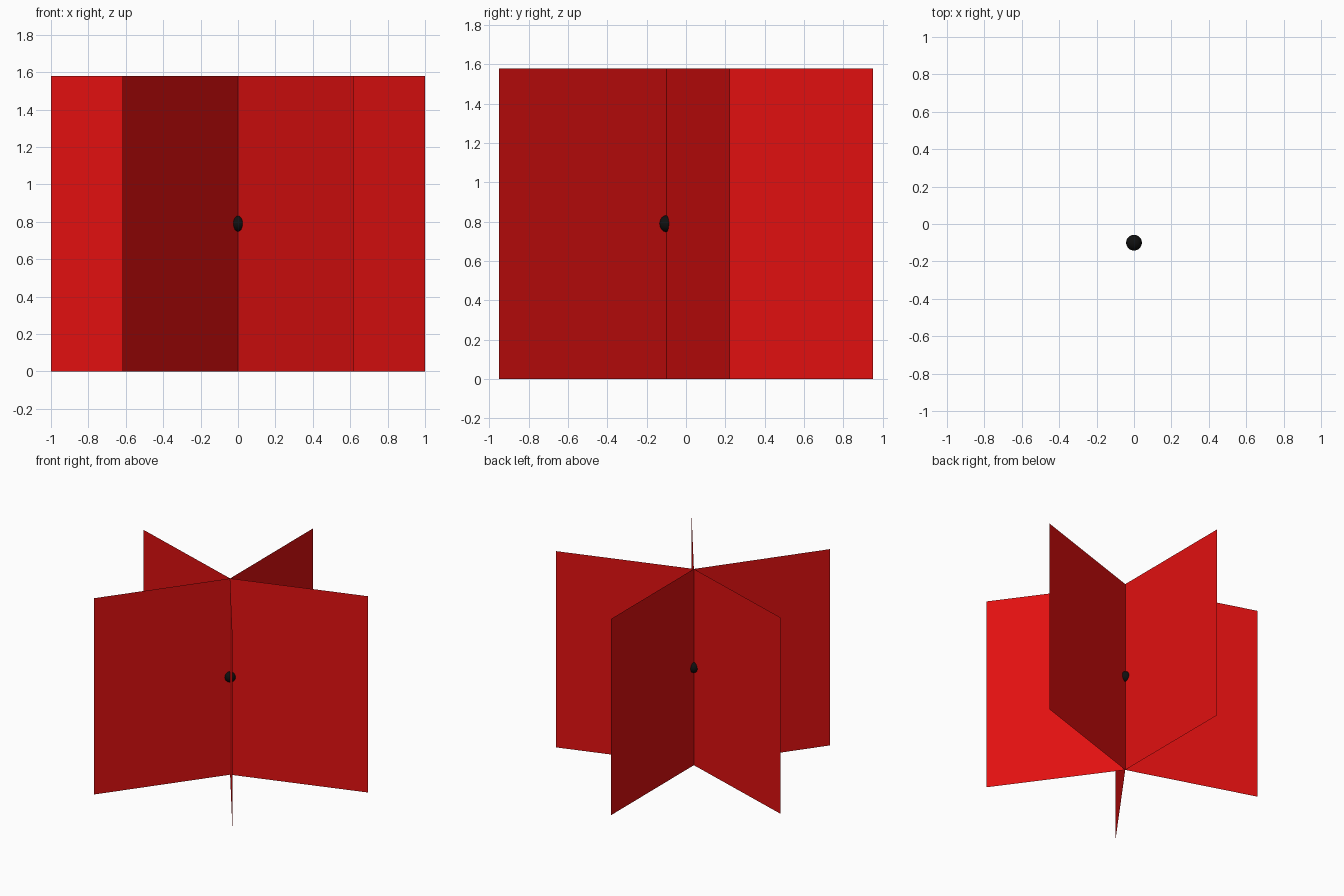
import bpy, math

if "Cube" in bpy.data.objects:
    bpy.data.objects.remove(bpy.data.objects["Cube"])

R, H = 1.0515, 1.58        # panel width (pentagon radius) and height
CX, CY = 0.0, -0.1         # shared hinge line


def material(name, color):
    mat = bpy.data.materials.new(name)
    mat.diffuse_color = color
    mat.use_nodes = True
    mat.node_tree.nodes["Principled BSDF"].inputs["Base Color"].default_value = mat.diffuse_color
    return mat


red = material("red", (0.75, 0.005, 0.005, 1))
black = material("black", (0.005, 0.005, 0.005, 1))

# Five paper-thin panels radiating from the hinge line
for i in range(5):
    a = math.radians(90 + 72 * i)
    x, y = CX + R * math.cos(a), CY + R * math.sin(a)
    mesh = bpy.data.meshes.new(f"panel_{i + 1}")
    mesh.from_pydata([(CX, CY, 0), (x, y, 0), (x, y, H), (CX, CY, H)], [], [(0, 1, 2, 3)])
    mesh.materials.append(red)
    bpy.context.collection.objects.link(bpy.data.objects.new(mesh.name, mesh))

# Small ball at the middle of the hinge line
bpy.ops.mesh.primitive_uv_sphere_add(segments=32, ring_count=16, radius=0.042,
                                     location=(CX, CY, H / 2))
ball = bpy.context.object
ball.name = "centre_ball"
ball.data.materials.append(black)
bpy.ops.object.shade_smooth()
